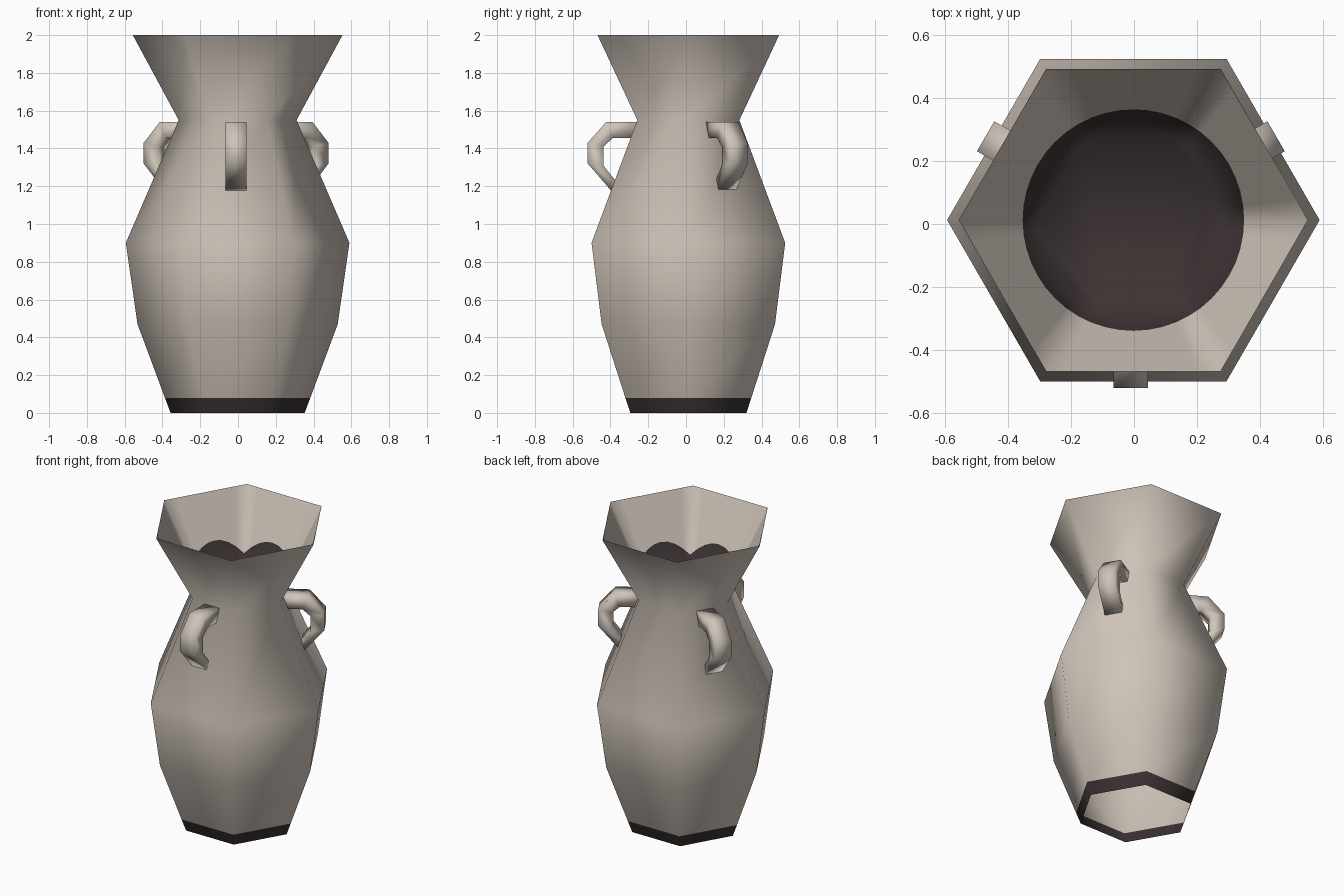
import bpy, bmesh, math

if "Cube" in bpy.data.objects:
    bpy.data.objects.remove(bpy.data.objects["Cube"])

CX, CY = -0.002, 0.0125          # hexagon axis


def material(name, rgb):
    m = bpy.data.materials.new(name)
    m.diffuse_color = (*rgb, 1)
    m.use_nodes = True
    m.node_tree.nodes["Principled BSDF"].inputs["Base Color"].default_value = m.diffuse_color
    return m


clay = material("pale clay", (0.62, 0.55, 0.485))
dark = material("dark brown", (0.045, 0.032, 0.032))


def finish(bm, name):
    me = bpy.data.meshes.new(name)
    bm.to_mesh(me)
    bm.free()
    for p in me.polygons:
        p.use_smooth = True
    me.materials.append(clay)
    me.materials.append(dark)
    ob = bpy.data.objects.new(name, me)
    bpy.context.collection.objects.link(ob)
    return ob


def bridge(bm, lower, upper, inward=False, mat=0):
    n = len(lower)
    for i in range(n):
        j = (i + 1) % n
        quad = [lower[i], lower[j], upper[j], upper[i]]
        f = bm.faces.new(quad[::-1] if inward else quad)
        f.material_index = mat


def hex_factor(a):
    # distance to a unit hexagon's edge in direction a
    return math.cos(math.pi / 6) / math.cos(a % (math.pi / 3) - math.pi / 6)


# Outer shell: six sides, open at the bottom, dark band around the foot
profile = [(0.355, 0), (0.385, 0.08), (0.53, 0.47), (0.592, 0.90), (0.312, 1.55), (0.555, 2.0)]
bm = bmesh.new()
rings = [[bm.verts.new((CX + r * math.cos(k * math.pi / 3), CY + r * math.sin(k * math.pi / 3), z))
          for k in range(6)] for r, z in profile]
for k in range(len(rings) - 1):
    bridge(bm, rings[k], rings[k + 1], mat=1 if k == 0 else 0)
finish(bm, "vase_body")

# Inner neck: funnel whose dark part ends on a circle, closed by a dark floor
bm = bmesh.new()
N, r0, r1, z0, z1 = 48, 0.309, 0.552, 1.55, 2.0
neck, edge, rim = [], [], []
for k in range(N):
    a = 2 * math.pi * k / N
    h = hex_factor(a)
    rc = 0.352 / h
    for ring, r in ((neck, r0), (edge, rc), (rim, r1)):
        z = z0 + (r - r0) / (r1 - r0) * (z1 - z0)
        ring.append(bm.verts.new((CX + r * h * math.cos(a), CY + r * h * math.sin(a), z)))
bridge(bm, neck, edge, True, 1)
bridge(bm, edge, rim, True, 0)
bm.faces.new(neck).material_index = 1
finish(bm, "inner_neck")

# Three angular handles on alternate sides: (radius, height) of outer and inner edge
outer = [(0.26, 1.54), (0.435, 1.54), (0.533, 1.43), (0.533, 1.32), (0.39, 1.155)]
inner = [(0.26, 1.455), (0.40, 1.455), (0.45, 1.41), (0.45, 1.31), (0.37, 1.21)]
for name, deg in (("front_handle", -90), ("right_handle", 30), ("left_handle", 150)):
    c, s = math.cos(math.radians(deg)), math.sin(math.radians(deg))
    bm = bmesh.new()
    loops = []
    for o, i in zip(outer, inner):
        loops.append([bm.verts.new((-0.01 + r * c - w * s, CY + r * s + w * c, z))
                      for (r, z), w in ((o, -0.055), (o, 0.055), (i, 0.055), (i, -0.055))])
    for a, b in zip(loops, loops[1:]):
        bridge(bm, a, b)
    bm.faces.new(loops[0])
    bm.faces.new(loops[-1])
    bmesh.ops.recalc_face_normals(bm, faces=bm.faces)
    finish(bm, name)
